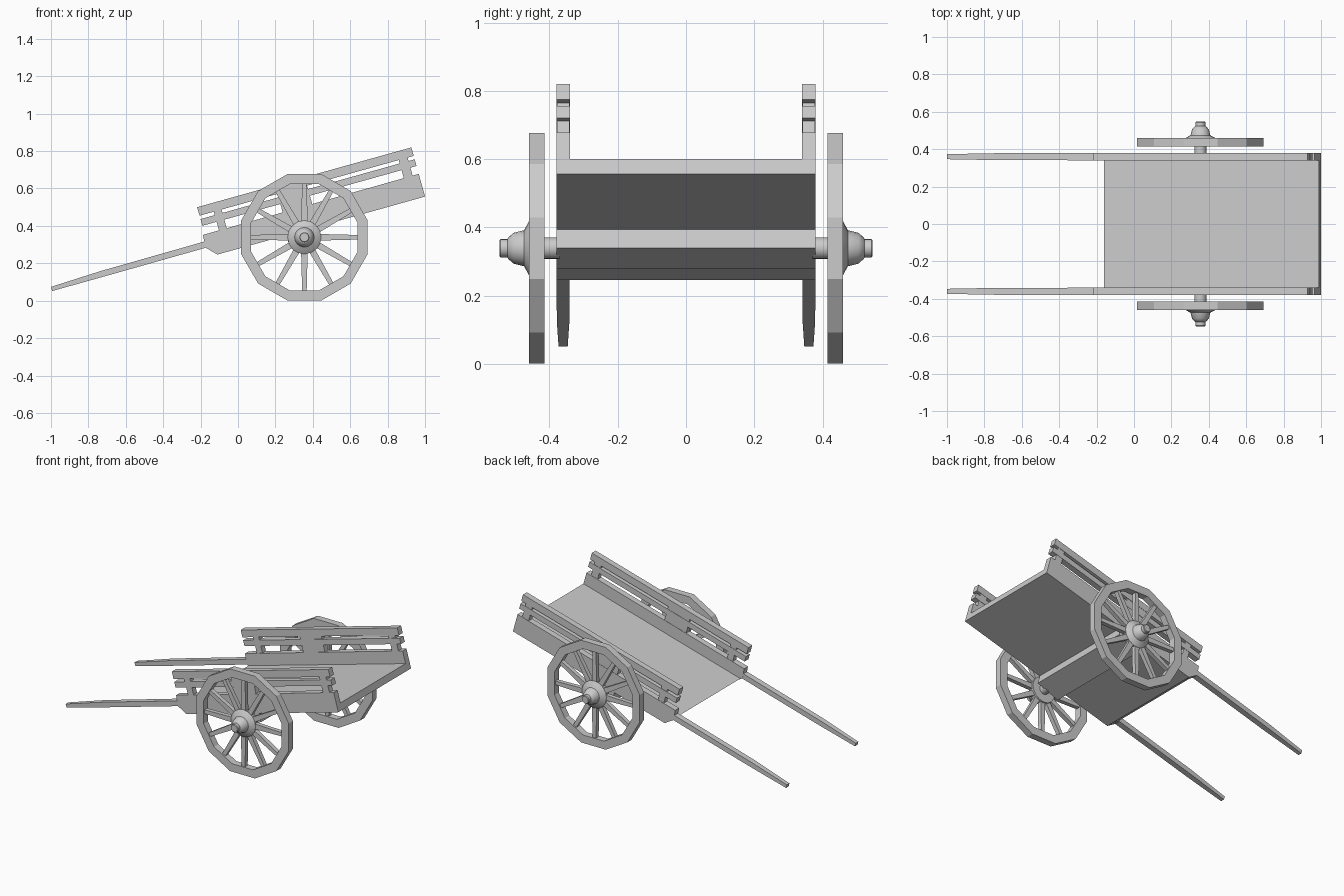
import bpy, bmesh
from math import sin, cos, pi, radians

if "Cube" in bpy.data.objects:
    bpy.data.objects.remove(bpy.data.objects["Cube"])

TILT = radians(15.6)
AX, AZ = 0.355, 0.339          # wheel centre


def place(u, v):
    """Cart-bed coordinates (along bed, above axle) to world x, z."""
    return AX + u * cos(TILT) - v * sin(TILT), AZ + u * sin(TILT) + v * cos(TILT)


def make(name, verts, faces):
    mesh = bpy.data.meshes.new(name)
    mesh.from_pydata(verts, [], faces)
    bm = bmesh.new()
    bm.from_mesh(mesh)
    bmesh.ops.recalc_face_normals(bm, faces=bm.faces)
    bm.to_mesh(mesh)
    bm.free()
    ob = bpy.data.objects.new(name, mesh)
    bpy.context.collection.objects.link(ob)
    return ob


def loft(name, rings, closed=False):
    """Skin matching rings; cap the ends, or join last to first."""
    n, m = len(rings[0]), len(rings)
    verts = [p for r in rings for p in r]
    faces = [[i * n + j, i * n + (j + 1) % n,
              (i + 1) % m * n + (j + 1) % n, (i + 1) % m * n + j]
             for i in range(m if closed else m - 1) for j in range(n)]
    if not closed:
        faces += [list(range(n)), list(range((m - 1) * n, m * n))]
    return make(name, verts, faces)


def plank(name, profile, y0, y1):
    """Extrude a tilted side profile across y."""
    pts = [place(u, v) for u, v in profile]
    return loft(name, [[(x, y, z) for x, z in pts] for y in (y0, y1)])


def rect(u0, u1, v0, v1):
    return [(u0, v0), (u1, v0), (u1, v1), (u0, v1)]


def ring(r, y, n, phase=0.0):
    return [(AX + r * cos(2 * pi * i / n + phase), y,
             AZ + r * sin(2 * pi * i / n + phase)) for i in range(n)]


# Bed floor and the axle beam under it
plank("bed_floor", [(-0.473, 0.036), (0.68, 0.036), (0.68, 0.081), (-0.512, 0.081)], -0.345, 0.345)
plank("axle_beam", [(-0.09, -0.036), (0.076, -0.021), (0.076, 0.05), (-0.09, 0.05)], -0.379, 0.379)

for side, s in (("right", -1), ("left", 1)):
    y0, y1 = 0.34 * s, 0.38 * s

    # Side board, rails and posts
    plank(side + "_side_board", [(-0.473, 0.036), (0.68, 0.036), (0.68, 0.162),
                                 (-0.519, 0.158), (-0.525, 0.09)], y0, y1)
    plank(side + "_middle_rail", rect(-0.509, 0.68, 0.206, 0.243), y0, y1)
    plank(side + "_top_rail", rect(-0.509, 0.68, 0.262, 0.309), y0, y1)
    for part, u0, u1 in (("front", -0.43, -0.387), ("middle", -0.076, 0.088), ("rear", 0.597, 0.646)):
        plank(f"{side}_{part}_post", rect(u0, u1, 0.15, 0.27), 0.342 * s, 0.378 * s)

    # Tapered pulling shaft
    rings = []
    for u, v0, v1, half in ((-0.50, 0.088, 0.122, 0.0195), (-1.10, 0.086, 0.119, 0.0185),
                            (-1.376, 0.086, 0.109, 0.0135)):
        (xa, za), (xb, zb) = place(u, v0), place(u, v1)
        a, b = s * 0.36 - half, s * 0.36 + half
        rings.append([(xa, a, za), (xa, b, za), (xb, b, zb), (xb, a, zb)])
    loft(side + "_shaft", rings)

    # Twelve-sided wheel rim
    k = cos(pi / 12)
    loft(side + "_wheel_rim", [ring(r / k, y * s, 12, pi / 12) for r, y in
                               ((0.338, 0.415), (0.338, 0.46), (0.285, 0.46), (0.285, 0.415))], True)

    # Spokes, slightly wider at the hub
    for i in range(12):
        a = i * pi / 6
        rings = [[(AX + r * cos(a) - w * t * sin(a), s * (0.4375 + d),
                   AZ + r * sin(a) + w * t * cos(a))
                  for t, d in ((-1, -0.014), (1, -0.014), (1, 0.014), (-1, 0.014))]
                 for r, w in ((0.06, 0.018), (0.295, 0.012))]
        loft(f"{side}_spoke_{i + 1}", rings)

    # Turned hub with end cap, and axle stub
    for name, prof in (("hub", ((0.085, 0.415), (0.09, 0.452), (0.078, 0.461), (0.053, 0.474), (0.045, 0.506),
                                (0.03, 0.522), (0.027, 0.523), (0.027, 0.543), (0.023, 0.547))),
                       ("axle", ((0.032, 0.37), (0.032, 0.42)))):
        ob = loft(f"{side}_{name}", [ring(r, y * s, 16) for r, y in prof])
        bpy.ops.object.select_all(action='DESELECT')
        bpy.context.view_layer.objects.active = ob
        ob.select_set(True)
        bpy.ops.object.shade_smooth_by_angle(angle=radians(30))
